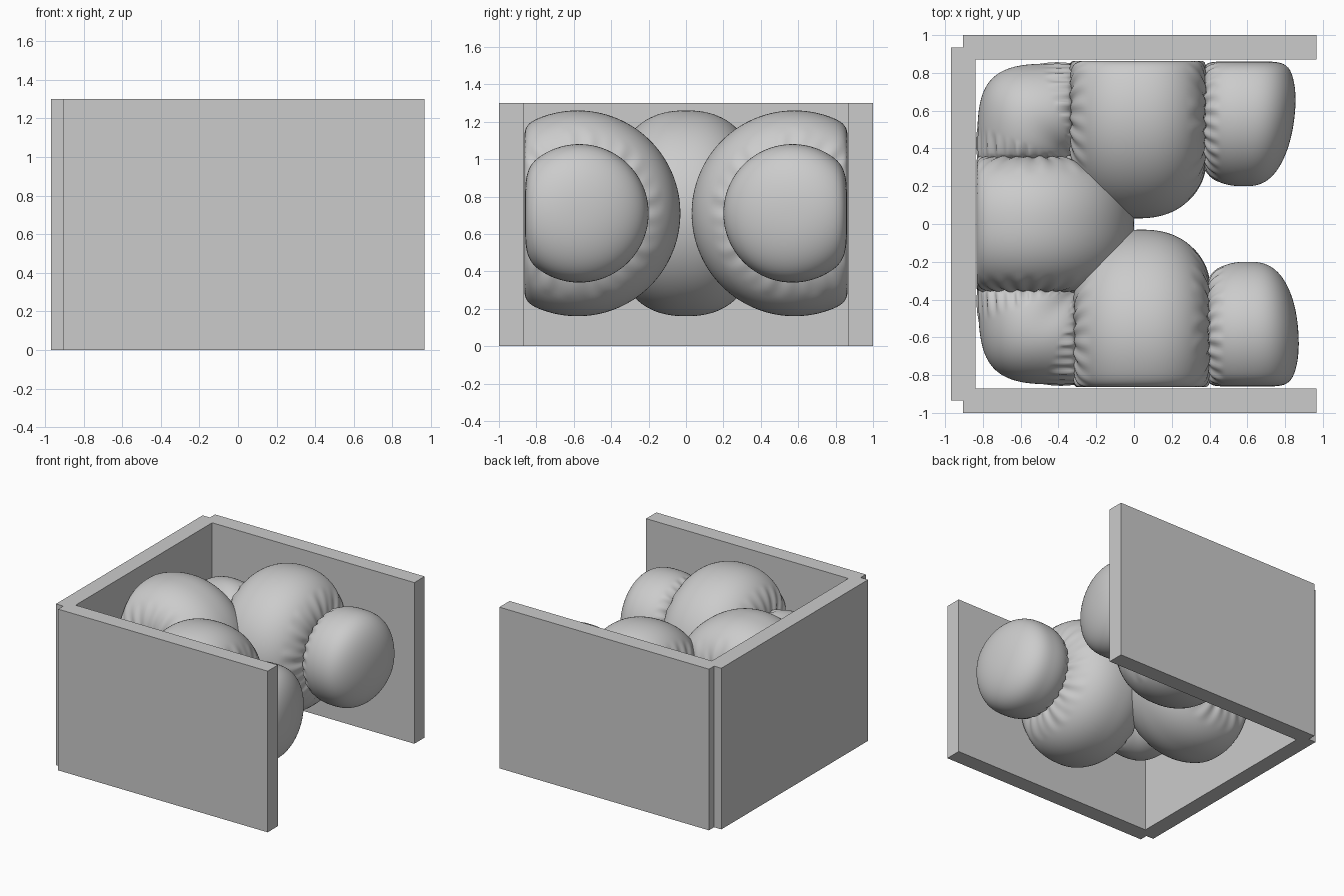
import bpy, bmesh
from math import sin, cos, pi

if "Cube" in bpy.data.objects:
    bpy.data.objects.remove(bpy.data.objects["Cube"])

MID_Z = 0.71          # height of the cushion axis
PINCH = 0.25          # radius of the tied seams


def box(name, x0, x1, y0, y1, z0, z1):
    bm = bmesh.new()
    bmesh.ops.create_cube(bm, size=1)
    for v in bm.verts:
        v.co.x = x0 + (v.co.x + 0.5) * (x1 - x0)
        v.co.y = y0 + (v.co.y + 0.5) * (y1 - y0)
        v.co.z = z0 + (v.co.z + 0.5) * (z1 - z0)
    finish(bm, name, False)


def finish(bm, name, smooth):
    bmesh.ops.remove_doubles(bm, verts=bm.verts, dist=0.0004)
    bmesh.ops.recalc_face_normals(bm, faces=bm.faces)
    for f in bm.faces:
        f.smooth = smooth
    me = bpy.data.meshes.new(name)
    bm.to_mesh(me)
    bm.free()
    bpy.context.collection.objects.link(bpy.data.objects.new(name, me))


def skin(name, point, rings=48, segs=160):
    """Tube surface from point(u in 0..1, angle)."""
    bm = bmesh.new()
    grid = [[bm.verts.new(point(i / rings, 2 * pi * j / segs)) for j in range(segs)]
            for i in range(rings + 1)]
    for a, b in zip(grid, grid[1:]):
        for j in range(segs):
            k = (j + 1) % segs
            bm.faces.new((a[j], a[k], b[k], b[j]))
    finish(bm, name, True)


def soft_limit(d, lim, k=0.07):
    h = max(k - abs(d - lim), 0) / k
    return min(d, lim) - h * h * k / 4


def ruffle(a, w):
    """Gathered fabric ripple, strongest where w is 1 (at the seam)."""
    return 0.010 * w * (cos(26 * a) + 0.6 * cos(17 * a + 1))


def bulge(t, p=2.3, q=2.0):
    return max(0, 1 - abs(t) ** p) ** (1 / q)


def lobe(half):
    """Big cushion: returns (along, outward, z) with the wall side flattened."""
    def f(u, a):
        t = sin((u - 0.5) * pi)
        w = max(0, (abs(t) - 0.75) / 0.25)
        r = PINCH + 0.30 * bulge(t) + ruffle(a, w * (1.4 - w))
        along = t * half + ruffle(a + 0.4, w) * 0.5
        return along, soft_limit(r * cos(a), 0.283), MID_Z + r * sin(a)
    return f


# Walls
for s, side in ((1, "left"), (-1, "right")):
    y0, y1 = sorted((0.87 * s, 1.0 * s))
    box(side + "_wall", -0.905, 0.965, y0, y1, 0, 1.3)
box("back_wall", -0.97, -0.84, -0.935, 0.935, 0, 1.3)

# Back cushion
back = lobe(0.355)


def back_point(u, a):
    y, d, z = back(u, a)
    return (-0.55 - d, y, z)


skin("back_cushion", back_point)

for s, side, dx, slant in ((1, "left", 0, 0.11), (-1, "right", 0.02, 0.07)):
    # Side cushion
    body = lobe(0.355)

    def side_point(u, a):
        x, d, z = body(u, a)
        return (x + 0.02 + dx, s * (0.58 + d), z)

    skin(side + "_cushion", side_point)

    # Corner cushion, swept round the inner corner
    def corner_point(u, a):
        phi = u * pi / 2
        c, n = cos(phi), sin(phi)
        w = max(0, (abs(2 * u - 1) - 0.6) / 0.4)
        reach = 0.5 / (c ** 4 + n ** 4) ** 0.25
        rz = PINCH + 0.08 * sin(2 * phi) ** 0.5 + ruffle(a, w)
        g = reach * (1 + cos(a)) / 2 + ruffle(a, w * (1 - w) * 2)
        return (-0.33 + dx * c - g * n, s * (0.35 + g * c), MID_Z + rz * sin(a))

    skin(side + "_corner_cushion", corner_point)

    # Rounded end cushion
    def end_point(u, a):
        if u < 0.5:
            t = sin((1 - 2 * u) * pi / 2)
            w = max(0, (t - 0.6) / 0.4)
            r = PINCH + 0.12 * bulge(t) + ruffle(a, w * (1.4 - w))
            x, lean = 0.58 - 0.205 * t + ruffle(a + 0.4, w) * 0.5, 0
        else:
            t = sin((2 * u - 1) * pi / 2)
            r = 0.37 * bulge(t, 2.8, 2.2)
            x, lean = 0.58 + 0.27 * t, t * slant
        d = soft_limit(r * cos(a), 0.29)
        return (x + dx + lean * d, s * (0.57 + d), MID_Z + r * sin(a))

    skin(side + "_end_cushion", end_point)
